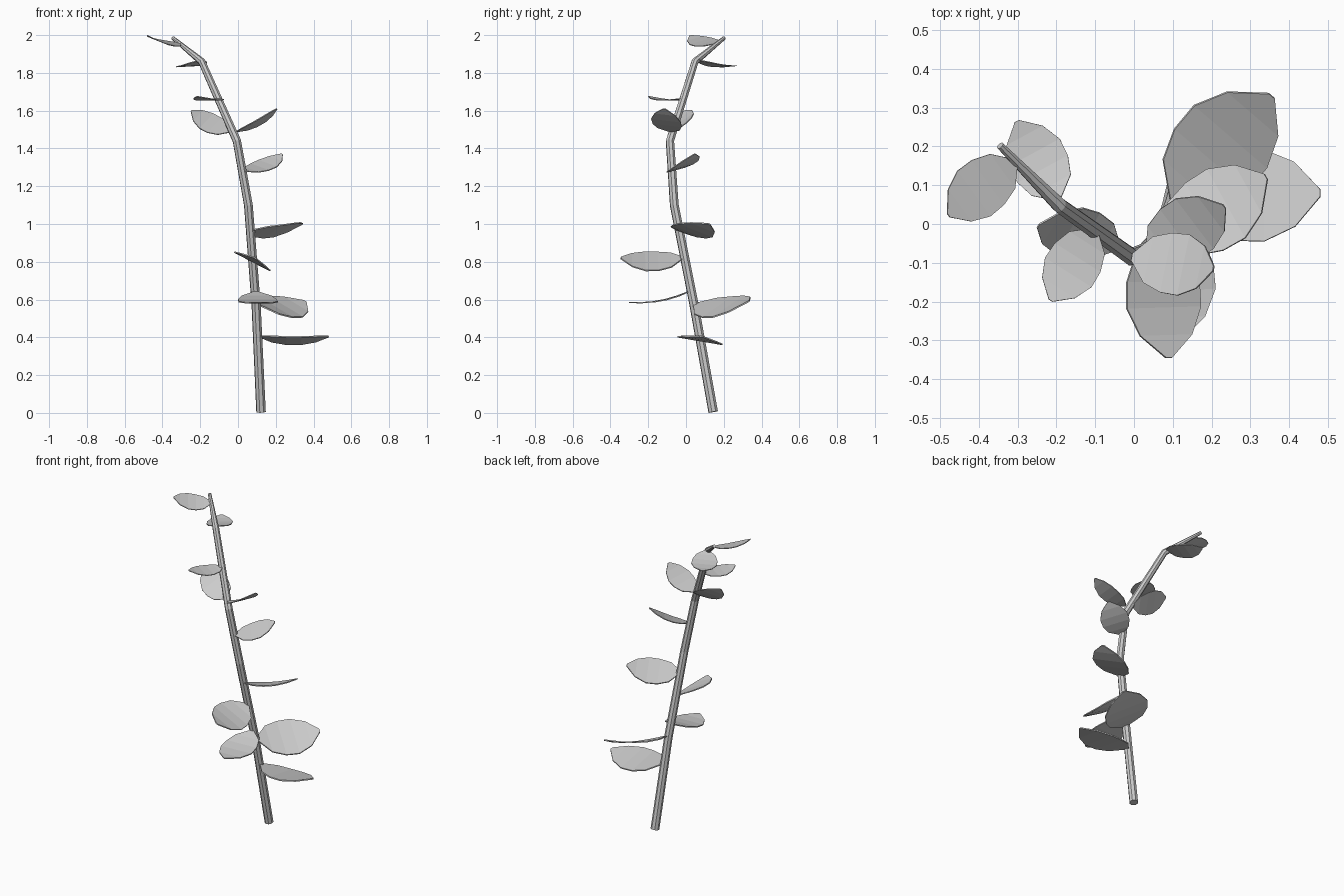
import bpy, bmesh
from mathutils import Vector

if "Cube" in bpy.data.objects:
    bpy.data.objects.remove(bpy.data.objects["Cube"])

# Stem: tapered, bent polyline tube with eight sides
path = [(0.122, 0.144, 0.005, 0.026), (0.096, 0.043, 0.57, 0.025),
        (0.055, -0.062, 1.1, 0.024), (-0.006, -0.085, 1.44, 0.023),
        (-0.192, 0.048, 1.86, 0.020), (-0.345, 0.202, 1.985, 0.010)]
curve = bpy.data.curves.new("stem", 'CURVE')
curve.dimensions = '3D'
curve.bevel_depth = 1.0
curve.bevel_resolution = 2
curve.use_fill_caps = True
spline = curve.splines.new('POLY')
spline.points.add(len(path) - 1)
for p, (x, y, z, r) in zip(spline.points, path):
    p.co = (x, y, z, 1)
    p.radius = r
stem = bpy.data.objects.new("stem", curve)
bpy.context.collection.objects.link(stem)
bpy.context.view_layer.objects.active = stem
stem.select_set(True)
bpy.ops.object.convert(target='MESH')
bpy.ops.object.shade_flat()

# Half-width of the leaf along its length, as a share of the widest point
PROFILE = [(0, 0.12), (0.18, 0.76), (0.39, 0.98), (0.6, 1.0), (0.82, 0.70), (1, 0.08)]


def make_leaf(name, base, tip, tilt, ratio=0.33):
    """Upward-curling blade from base to tip; tilt raises its right-hand side."""
    base, tip = Vector(base), Vector(tip)
    d = tip - base
    length = d.length
    d.normalize()
    side = Vector((d.y, -d.x, 0)).normalized() + Vector((0, 0, tilt))
    side = (side - d * side.dot(d)).normalized()
    normal = side.cross(d)
    bm = bmesh.new()
    rows = []
    for t, w in PROFILE:
        c = base + d * length * t - normal * 0.26 * length * t * (1 - t)
        h = side * w * ratio * length
        rows.append((bm.verts.new(c - h), bm.verts.new(c + h)))
    for a, b in zip(rows, rows[1:]):
        bm.faces.new((a[0], a[1], b[1], b[0]))
    mesh = bpy.data.meshes.new(name)
    bm.to_mesh(mesh)
    bm.free()
    leaf = bpy.data.objects.new(name, mesh)
    bpy.context.collection.objects.link(leaf)
    mod = leaf.modifiers.new("thickness", 'SOLIDIFY')
    mod.thickness = 0.02 * length
    mod.offset = 0


# Leaves from the bottom up: base, tip, tilt, width ratio
leaves = [
    ((0.115, 0.075, 0.405), (0.48, 0.08, 0.405), 0.17, 0.33),
    ((0.105, 0.050, 0.575), (0.355, 0.33, 0.59), -0.45, 0.36),
    ((0.095, 0.010, 0.64), (0.115, -0.30, 0.585), 0.0, 0.33),
    ((0.080, -0.02, 0.82), (0.09, -0.345, 0.82), 0.52, 0.33),
    ((0.072, -0.04, 0.965), (0.34, 0.122, 1.0), 0.35, 0.34),
    ((0.035, -0.08, 1.28), (0.233, 0.045, 1.37), -0.25, 0.33),
    ((-0.005, -0.085, 1.49), (0.205, -0.115, 1.61), 0.15, 0.33),
    ((-0.04, -0.06, 1.49), (-0.247, -0.005, 1.60), 0.75, 0.33),
    ((-0.100, -0.015, 1.665), (-0.215, -0.197, 1.675), 0.0, 0.33),
    ((-0.195, 0.065, 1.868), (-0.302, 0.265, 1.838), 0.05, 0.33),
    ((-0.305, 0.160, 1.955), (-0.478, 0.022, 1.997), 0.25, 0.33),
]
for i, (base, tip, tilt, ratio) in enumerate(leaves, 1):
    make_leaf(f"leaf_{i:02d}", base, tip, tilt, ratio)
